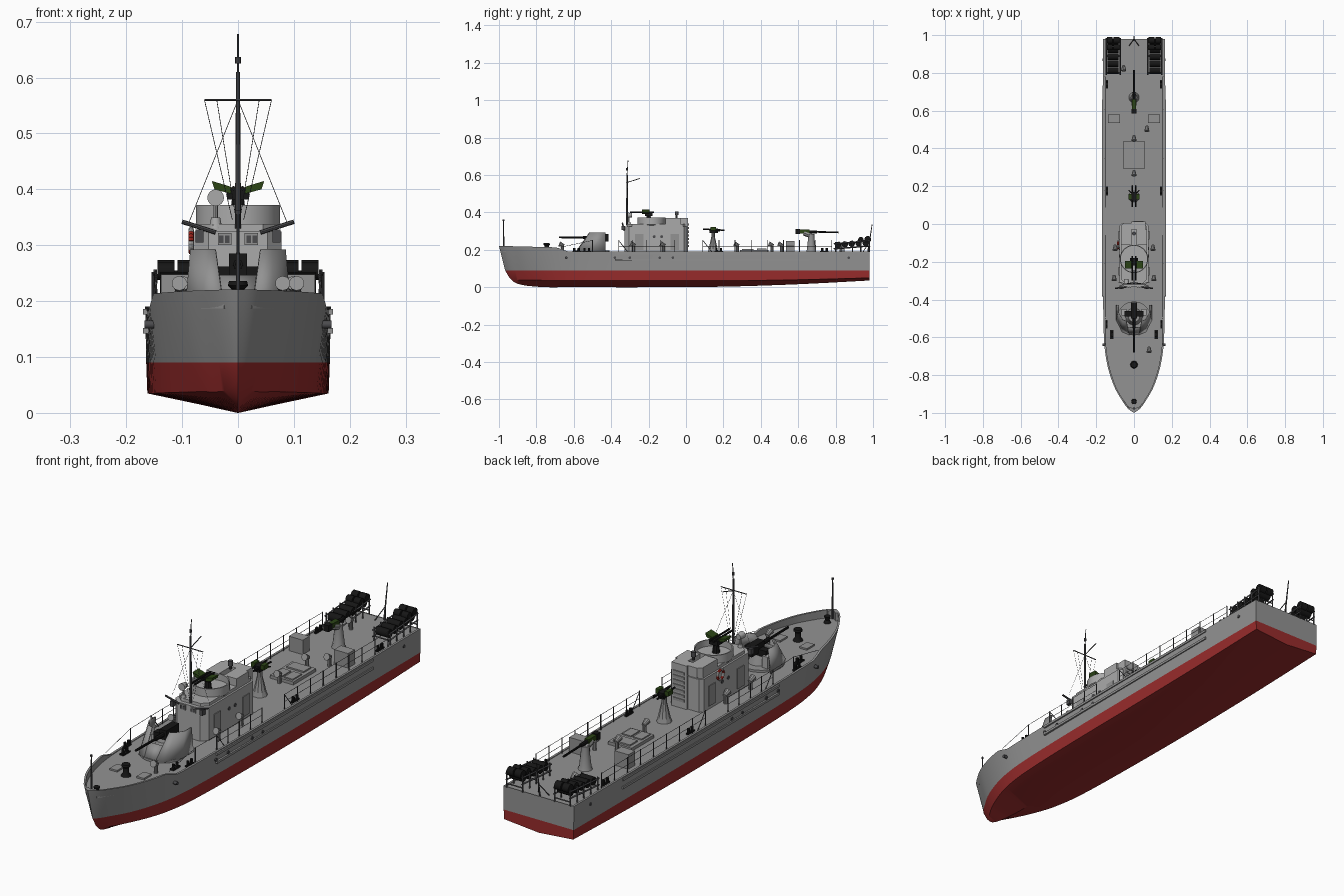
import bpy, bmesh, math
from mathutils import Vector, Matrix

if "Cube" in bpy.data.objects:
    bpy.data.objects.remove(bpy.data.objects["Cube"])

def mat(name, c):
    m = bpy.data.materials.new(name)
    m.diffuse_color = (*c, 1)
    m.use_nodes = True
    m.node_tree.nodes["Principled BSDF"].inputs["Base Color"].default_value = m.diffuse_color
    return m

GREY = mat("hull grey", (.29, .29, .29))
LIGHT = mat("house grey", (.40, .40, .40))
RED = mat("bottom red", (.32, .025, .025))
BLACK = mat("black metal", (.008, .008, .008))
DARK = mat("dark grey", (.07, .07, .075))
GREEN = mat("gun green", (.025, .06, .008))
BUOY = mat("buoy red", (.55, .03, .02))
WHITE = mat("buoy white", (.75, .75, .75))

class Part:
    """Collects primitives of one colour in one object."""
    def __init__(self, name, m):
        self.name, self.m, self.bm = name, m, bmesh.new()
    def box(self, x0, x1, y0, y1, z0, z1):
        M = Matrix.Translation(((x0+x1)/2, (y0+y1)/2, (z0+z1)/2)) @ Matrix.Diagonal((abs(x1-x0), abs(y1-y0), abs(z1-z0), 1))
        bmesh.ops.create_cube(self.bm, size=1, matrix=M)
        return self
    def rod(self, a, b, r, r2=None, n=8):
        a, b = Vector(a), Vector(b)
        M = Matrix.Translation((a+b)/2) @ (b-a).to_track_quat('Z', 'Y').to_matrix().to_4x4()
        bmesh.ops.create_cone(self.bm, cap_ends=True, segments=n, radius1=r,
                              radius2=r if r2 is None else r2, depth=(b-a).length, matrix=M)
        return self
    def loft(self, rings, caps=True, closed=True):
        vs = [[self.bm.verts.new(p) for p in r] for r in rings]
        n = len(vs[0])
        for a, b in zip(vs, vs[1:]):
            for i in range(n if closed else n-1):
                j = (i+1) % n
                self.bm.faces.new((a[i], a[j], b[j], b[i]))
        if caps:
            self.bm.faces.new(vs[0]); self.bm.faces.new(vs[-1])
        return self
    def prism(self, pts, z0, z1):
        return self.loft([[(x, y, z) for x, y in pts] for z in (z0, z1)])
    def lathe(self, x, y, prof, n=20):
        return self.loft([[(x+r*math.cos(2*math.pi*i/n), y+r*math.sin(2*math.pi*i/n), z)
                           for i in range(n)] for r, z in prof])
    def done(self, solid=0):
        bmesh.ops.recalc_face_normals(self.bm, faces=self.bm.faces)
        me = bpy.data.meshes.new(self.name)
        self.bm.to_mesh(me); self.bm.free()
        me.materials.append(self.m)
        ob = bpy.data.objects.new(self.name, me)
        bpy.context.collection.objects.link(ob)
        if solid:
            md = ob.modifiers.new("thickness", 'SOLIDIFY'); md.thickness = solid; md.offset = 0
        bpy.context.view_layer.objects.active = ob
        bpy.ops.object.select_all(action='DESELECT'); ob.select_set(True)
        bpy.ops.object.shade_smooth_by_angle(angle=math.radians(32))
        return ob

# ---- hull: stations of sheer (y,x), waterline (y,x), chine (y,x,z), keel (y,z)
ST = [(-1, 0, -.967, 0, -.95, 0, .06, -.945, .052), (-.975, .034, -.945, .02, -.925, .012, .045, -.915, .025),
      (-.93, .066, -.905, .045, -.89, .034, .038, -.87, .011), (-.86, .105, -.845, .08, -.835, .066, .038, -.81, .004),
      (-.76, .138, -.755, .115, -.75, .103, .037, -.74, 0), (-.65, .156, -.65, .14, -.65, .132, .036, -.65, 0),
      (-.5, .162, -.5, .154, -.5, .15, .035, -.5, 0), (-.2, .165, -.2, .161, -.2, .159, .035, -.2, 0),
      (.2, .166, .2, .164, .2, .162, .035, .2, .003), (.6, .166, .6, .164, .6, .162, .04, .6, .016),
      (.98, .164, .98, .163, .98, .161, .05, .98, .036)]
def sheer_z(y):
    if y > -.63: return .19
    if y > -.69: return .19 + .023*(-.63-y)/.06
    return .213 + .008*(-.69-y)/.31
def cat(a, b, c, d, t):
    return b + .5*t*(c-a + t*(2*a-5*b+4*c-d + t*(3*(b-c)+d-a)))
rings = []
for i in range(len(ST)-1):
    p = [ST[max(0, min(len(ST)-1, i+k))] for k in (-1, 0, 1, 2)]
    for s in range(5 if i < len(ST)-2 else 6):
        sy, sx, wy, wx, cy, cx, cz, ky, kz = [max(v, -1) for v in (cat(*q, s/5) for q in zip(*p))]
        zs = sheer_z(sy)
        ix = max(0, sx-.009); iy = sy + (.012 if sx < .03 else 0)
        half = [(cx, cy, cz), (wx, wy, .09), (sx, sy, zs), (ix, iy, zs), (ix, iy, .187)]
        rings.append([(-x, y, z) for x, y, z in half[::-1]] + [(0, ky, kz)] + half)
hull = Part("hull", GREY).loft(rings, caps=False)
hull.bm.verts.ensure_lookup_table()
last = hull.bm.verts[-11:]
hull.bm.faces.new(last[2:9])
bmesh.ops.bisect_plane(hull.bm, geom=hull.bm.verts[:]+hull.bm.edges[:]+hull.bm.faces[:], plane_co=(0, 0, .09), plane_no=(0, 0, 1))
bmesh.ops.remove_doubles(hull.bm, verts=hull.bm.verts, dist=.0002)
ob = hull.done()
ob.data.materials.append(RED)
for f in ob.data.polygons:
    f.material_index = int(f.center.z < .0899)

# ---- rubbing strakes, portholes
p = Part("rubbing_strakes", GREY)
q = Part("portholes", DARK)
for s in (-1, 1):
    for z in (.142, .176):
        p.box(s*.158, s*.17, -.38, .66, z, z+.01)
    for y in (-.64, -.38, -.3, -.14, -.07, .87):
        q.rod((s*.15, y, .158), (s*.167, y, .158), .007, n=12)
p.done(); q.done()

# ---- deckhouse and gun tub
def chamfer(x, y0, y1, c, d):
    return [(-x, y0+c), (-x+c, y0), (x-c, y0), (x, y0+c), (x, y1-d), (x-d, y1), (-x+d, y1), (-x, y1-d)]
Part("deckhouse", LIGHT).prism(chamfer(.078, -.33, .005, .025, .015), .187, .325).done()
Part("bridge_top", LIGHT).prism(chamfer(.07, -.315, 0, .025, .015), .325, .338).done()
Part("gun_tub", LIGHT).lathe(0, -.185, [(.07, .33), (.075, .335), (.075, .372), (.07, .372), (.07, .345)], 32).done()
p = Part("rear_towers", LIGHT)
p.prism([(-.07, -.11), (-.012, -.11), (-.012, .004), (-.055, .004), (-.07, -.012)], .33, .37)
p.prism([(.07, -.11), (.012, -.11), (.012, -.03), (.07, -.03)], .33, .37)
p.box(-.012, .06, -.03, .012, .187, .37).done()
p = Part("doors_and_louvres", GREY)
for s in (-1, 1):
    for y in (-.25, -.06):
        p.box(s*.077, s*.081, y-.022, y+.022, .2, .285)
    p.box(s*.012, s*.036, -.334, -.329, .3, .322)
for i in range(7):
    p.box(-.002, .05, .011, .016, .215+i*.019, .226+i*.019)
p.done()
p = Part("bridge_windows", DARK)
for s in (-1, 1):
    for x in (.019, .03):
        p.box(s*(x-.004), s*(x+.004), -.336, -.333, .304, .317)
    for y in (-.17, -.13):
        p.rod((s*.076, y, .27), (s*.08, y, .27), .008, n=12)
p.done()
# lifebuoy on the left side
for i in range(8):
    a = [math.radians(45*i + 15*k) for k in range(4)]
    p = Part("lifebuoy_segment", BUOY if i % 2 else WHITE)
    for b, c in zip(a, a[1:]):
        p.rod((-.084, -.11+.02*math.cos(b), .308+.02*math.sin(b)), (-.084, -.11+.02*math.cos(c), .308+.02*math.sin(c)), .005)
    p.done()
Part("searchlight", LIGHT).rod((-.04, -.305, .33), (-.04, -.305, .35), .012, .008, 12).rod(
    (-.04, -.305, .35), (-.04, -.305, .375), .004).rod((-.04, -.318, .385), (-.04, -.29, .385), .015, .011, 16).done()
Part("roof_lamp", DARK).rod((0, -.05, .37), (0, -.05, .385), .005).rod((0, -.05, .385), (0, -.05, .405), .01, n=12).done()

# ---- mast, yard, rigging, side lights
Part("mast", DARK).rod((0, -.315, .33), (0, -.315, .61), .0055, .0035).rod((0, -.315, .6), (0, -.31, .678), .0018).rod(
    (0, -.315, .625), (0, -.315, .637), .005).rod((-.06, -.318, .56), (.06, -.318, .56), .002).rod(
    (0, -.315, .56), (0, -.245, .582), .002).done()
p = Part("rigging", DARK)
q = Part("side_light_arms", DARK)
for s in (-1, 1):
    p.rod((0, -.315, .56), (s*.09, -.31, .335), .0006, n=4)
    p.rod((s*.06, -.318, .56), (s*.01, -.31, .345), .0006, n=4)
    p.rod((s*.038, -.318, .56), (s*.004, -.31, .35), .0006, n=4)
    q.rod((s*.04, -.335, .323), (s*.1, -.34, .342), .004)
    q.box(s*.062, s*.076, -.345, -.325, .305, .328)
p.done(); q.done()

# ---- forward gun with angled shield
p = Part("gun_shield", GREY)
for s in (-1, 1):
    lo = [(.026, -.585), (.062, -.57), (.092, -.51), (.092, -.43)]
    hi = [(.04, -.515), (.06, -.507), (.083, -.47), (.083, -.43)]
    p.loft([[(s*x, y, .192) for x, y in lo], [(s*x, y, .292) for x, y in hi]], caps=False, closed=False)
p.loft([[(-.026, -.585, .192), (.026, -.585, .192)], [(-.033, -.548, .245), (.033, -.548, .245)]], caps=False, closed=False)
p.done(.005)
Part("gun_platform", GREY).lathe(0, -.5, [(.09, .186), (.09, .196)], 28).lathe(0, -.49, [(.045, .196), (.03, .24)]).done()
Part("forward_gun", BLACK).rod((0, -.68, .267), (0, -.52, .265), .005).rod((0, -.55, .266), (0, -.47, .265), .009).box(
    -.016, .016, -.5, -.415, .245, .285).box(-.05, .05, -.49, -.46, .235, .262).done()
p = Part("gun_seats", LIGHT)
for s in (-1, 1):
    p.box(s*.04, s*.065, -.485, -.45, .196, .245)
p.done()

# ---- tub gun
Part("tub_gun_mount", BLACK).rod((0, -.2, .34), (0, -.2, .39), .016, .01).box(-.02, .02, -.22, -.18, .382, .402).rod(
    (-.008, -.3, .402), (-.008, -.17, .402), .004).rod((.008, -.3, .402), (.008, -.17, .402), .004).done()
p = Part("tub_gun_magazines", GREEN)
for s in (-1, 1):
    p.loft([[(s*.012, y, .392), (s*.042, y, .4), (s*.047, y, .415), (s*.014, y, .405)] for y in (-.235, -.195)])
p.done()

# ---- midship twin machine gun and aft gun
Part("midship_pedestal", GREY).lathe(0, .145, [(.03, .187), (.026, .2), (.01, .27), (.01, .295)], 10).done()
p = Part("midship_gun", BLACK).box(-.012, .012, .125, .17, .29, .315)
q = Part("midship_magazines", GREEN)
for s in (-1, 1):
    p.rod((s*.01, .09, .31), (s*.01, .205, .305), .004)
    p.rod((s*.01, .16, .3), (s*.028, .18, .3), .003)
    q.box(s*.013, s*.03, .13, .16, .303, .322)
p.done(); q.done()
Part("aft_pedestal", GREY).lathe(0, .67, [(.028, .187), (.024, .2), (.016, .27), (.016, .285)], 12).rod((0, .67, .275), (0, .63, .29), .014).done()
Part("aft_gun", BLACK).rod((0, .66, .297), (0, .815, .293), .0045).rod((0, .63, .297), (0, .7, .296), .008).box(
    -.012, .012, .585, .61, .285, .312).done()
Part("aft_gun_body", GREEN).box(-.01, .01, .61, .66, .288, .308).done()

# ---- deck boxes, hatches, vents
p = Part("deck_boxes", GREY)
for s in (-1, 1):
    p.box(s*.073, s*.138, .535, .58, .187, .248)
p.done()
Part("engine_hatch", GREY).box(-.055, .055, .29, .44, .187, .2).box(-.045, -.005, .3, .36, .2, .205).box(.005, .045, .3, .36, .2, .205).box(
    -.04, .04, .38, .43, .2, .206).box(-.08, -.045, -.74, -.69, .187, .194).box(.045, .08, -.74, -.69, .187, .194).done()
p = Part("cowl_vents", GREY)
for x, y in ((0, .275), (0, .46), (.068, .51), (-.055, .83), (.08, -.66), (.1, -.12), (-.1, -.12), (-.105, -.28), (.105, -.28)):
    p.rod((x, y, .187), (x, y, .225), .008, n=10).rod((x, y+.008, .222), (x, y-.018, .232), .008, .014, 10)
p.done()

# ---- capstan, bollards
Part("capstans", BLACK).lathe(0, -.745, [(.02, .187), (.012, .2), (.012, .222), (.018, .228), (.016, .236)], 14).lathe(
    0, -.94, [(.014, .187), (.009, .2), (.013, .215)], 12).done()
p = Part("bollards", BLACK)
for s in (-1, 1):
    for x, y in ((.117, -.585), (.143, .175), (.143, .74), (.146, -.53)):
        w = .009 if x < .13 else .005
        p.box(s*(x-w), s*(x+w), y-.023, y+.023, .187, .193)
        for d in (-.012, .012):
            p.rod((s*x, y+d, .19), (s*x, y+d, .21), .006)
p.done()

# ---- stern racks with drums
p = Part("drum_racks", DARK)
q = Part("drums", BLACK)
for s in (-1, 1):
    for x in (.074, .148):
        for z in (.205, .232):
            p.rod((s*x, .79, z), (s*x, .985, z+.016), .004, n=4)
        for y in (.8, .845, .89, .935, .98):
            p.rod((s*x, y, .187), (s*x, y, .242+.08*(y-.8)), .0035, n=4)
    for y in (.8, .89, .98):
        p.rod((s*.074, y, .204), (s*.148, y, .204), .003, n=4)
    for i in range(5):
        y = .812 + .037*i
        q.rod((s*.082, y, .226+.003*i), (s*.14, y, .226+.003*i), .017, n=14)
    for x in (.093, .129):
        q.rod((s*(x-.015), .972, .256), (s*(x+.015), .972, .256), .018, n=14)
        q.rod((s*(x-.015), .935, .254), (s*(x+.015), .935, .254), .015, n=14)
p.done(); q.done()

# ---- flagstaffs
Part("jackstaff", DARK).rod((0, -.975, .19), (0, -.975, .358), .004, .0025).rod((0, -.975, .355), (0, -.975, .362), .005).done()
Part("ensign_staff", DARK).rod((0, .972, .187), (0, .995, .335), .0035, .002).rod((-.025, .945, .187), (0, .98, .24), .002).rod(
    (.025, .945, .187), (0, .98, .24), .002).done()

# ---- guard rails
p = Part("guard_rails", DARK)
for s in (-1, 1):
    for y0, y1, n in ((.09, .78, 8), (-.36, -.06, 4)):
        for i in range(n+1):
            y = y0 + (y1-y0)*i/n
            p.rod((s*.153, y, .187), (s*.153, y, .252), .0022, n=5)
        for z in (.22, .25):
            p.rod((s*.153, y0, z), (s*.153, y1, z), .0011, n=4)
        p.rod((s*.153, y0, .25), (s*.153, y0+.05, .187), .0018, n=4)
    p.rod((s*.148, -.67, .214), (s*.151, -.5, .25), .0011, n=4)
    p.rod((s*.151, -.5, .25), (s*.153, -.36, .25), .0011, n=4)
    p.rod((s*.151, -.5, .187), (s*.151, -.5, .252), .0022, n=5)
p.done()
